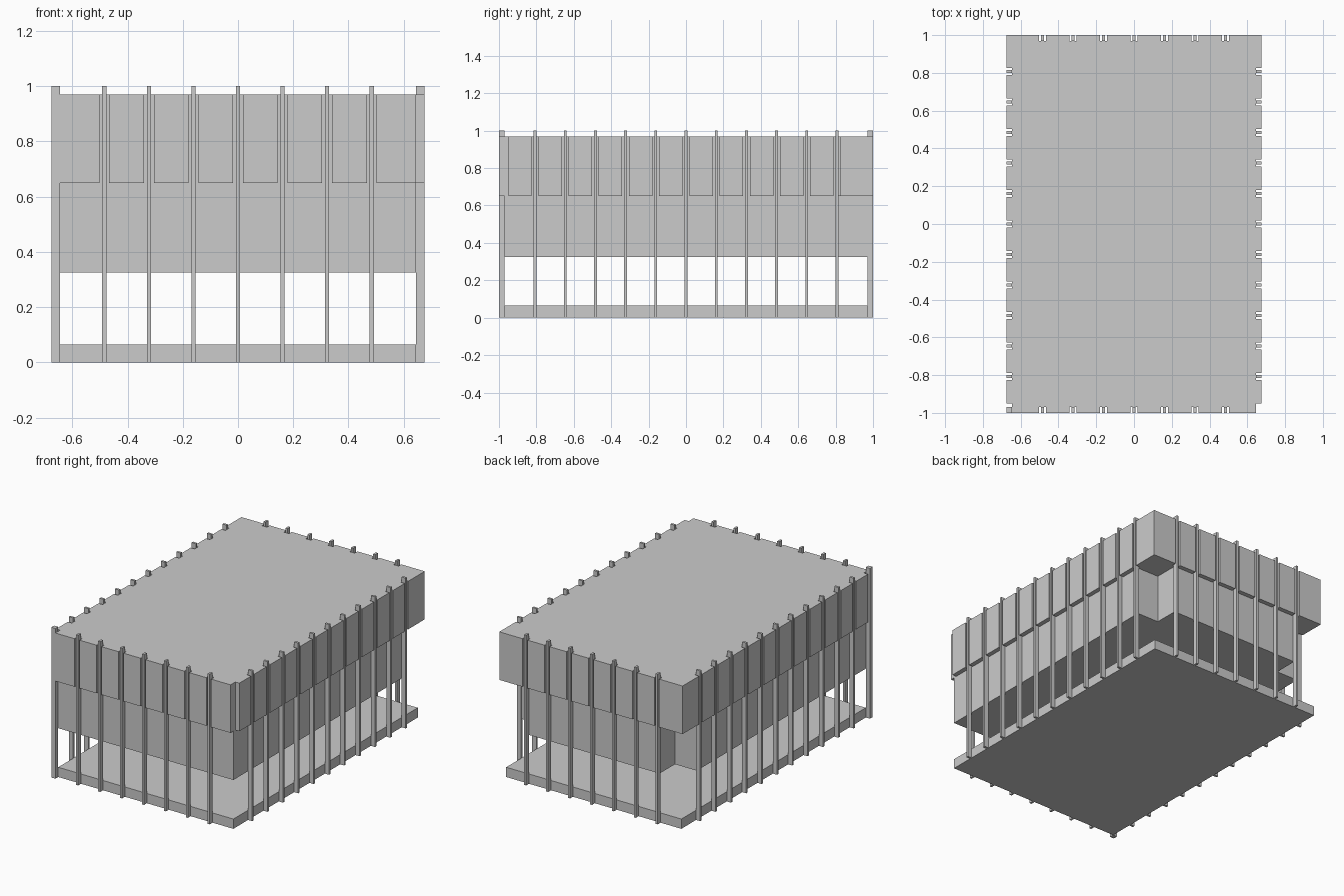
import bpy, bmesh

cube = bpy.data.objects.get("Cube")
if cube:
    bpy.data.objects.remove(cube, do_unlink=True)

# Main dimensions
IN_X, IN_Y = 0.645, 0.97         # wall lines
OUT_X, OUT_Y = 0.675, 1.0        # roof edge and outer post faces
BASE_TOP, MID_BOTTOM, ROOF_BOTTOM, ROOF_TOP, POST_TOP = 0.065, 0.325, 0.65, 0.97, 1.0
STEP = 0.1615
POST_HALF, SLOT_HALF = 0.0075, 0.018
CORNER_Y = -0.95
FRONT_POSTS = [i * STEP for i in range(-3, 4)]
SIDE_POSTS = [i * STEP for i in range(-5, 6)]


def prism(name, outline, z0, z1):
    """Extrude a counter-clockwise plan outline from z0 to z1."""
    bm = bmesh.new()
    face = bm.faces.new([bm.verts.new((x, y, z0)) for x, y in outline])
    grown = bmesh.ops.extrude_face_region(bm, geom=[face], use_keep_orig=True)
    top = [v for v in grown["geom"] if isinstance(v, bmesh.types.BMVert)]
    bmesh.ops.translate(bm, verts=top, vec=(0, 0, z1 - z0))
    bmesh.ops.recalc_face_normals(bm, faces=bm.faces)
    mesh = bpy.data.meshes.new(name)
    bm.to_mesh(mesh)
    bm.free()
    obj = bpy.data.objects.new(name, mesh)
    bpy.context.collection.objects.link(obj)
    return obj


def rect(x0, x1, y0, y1):
    return [(x0, y0), (x1, y0), (x1, y1), (x0, y1)]


def slots(centres, outer, inner, along_x, direction):
    """Outline points for a row of slots cut into one roof edge."""
    pts = []
    for c in centres[::direction]:
        a, b = c - direction * SLOT_HALF, c + direction * SLOT_HALF
        row = [(a, outer), (a, inner), (b, inner), (b, outer)]
        pts += row if along_x else [(q, p) for p, q in row]
    return pts


# Ground slab
prism("base_slab", rect(-IN_X, IN_X, -IN_Y, IN_Y), 0, BASE_TOP)

# Enclosed middle storey with both rear corners cut away
cut_x, cut_y = FRONT_POSTS[-1], SIDE_POSTS[-1]
prism("middle_block", [
    (-IN_X, -IN_Y), (IN_X, -IN_Y), (IN_X, cut_y), (cut_x, cut_y),
    (cut_x, IN_Y), (-cut_x, IN_Y), (-cut_x, cut_y), (-IN_X, cut_y)],
    MID_BOTTOM, ROOF_BOTTOM)

# Overhanging upper storey, slotted around the posts and notched at the front corners
roof = [(-IN_X, -OUT_Y)]
roof += slots(FRONT_POSTS, -OUT_Y, -IN_Y, True, 1)
roof += [(IN_X, -OUT_Y), (IN_X, CORNER_Y), (OUT_X, CORNER_Y)]
roof += slots(SIDE_POSTS, OUT_X, IN_X, False, 1)
roof += [(OUT_X, OUT_Y)]
roof += slots(FRONT_POSTS, OUT_Y, IN_Y, True, -1)
roof += [(-OUT_X, OUT_Y)]
roof += slots(SIDE_POSTS, -OUT_X, -IN_X, False, -1)
roof += [(-OUT_X, CORNER_Y), (-IN_X, CORNER_Y)]
prism("upper_block", roof, ROOF_BOTTOM, ROOF_TOP)

# Slender posts on all four sides
for name, y0, y1 in (("front_post", -OUT_Y, -IN_Y), ("back_post", IN_Y, OUT_Y)):
    for x in FRONT_POSTS:
        prism(name, rect(x - POST_HALF, x + POST_HALF, y0, y1), 0, POST_TOP)
for name, x0, x1 in (("left_post", IN_X, OUT_X), ("right_post", -OUT_X, -IN_X)):
    for y in SIDE_POSTS:
        prism(name, rect(x0, x1, y - POST_HALF, y + POST_HALF), 0, POST_TOP)

# Single square post at one front corner
prism("corner_post", rect(-OUT_X, -IN_X, -OUT_Y, -IN_Y), 0, POST_TOP)
